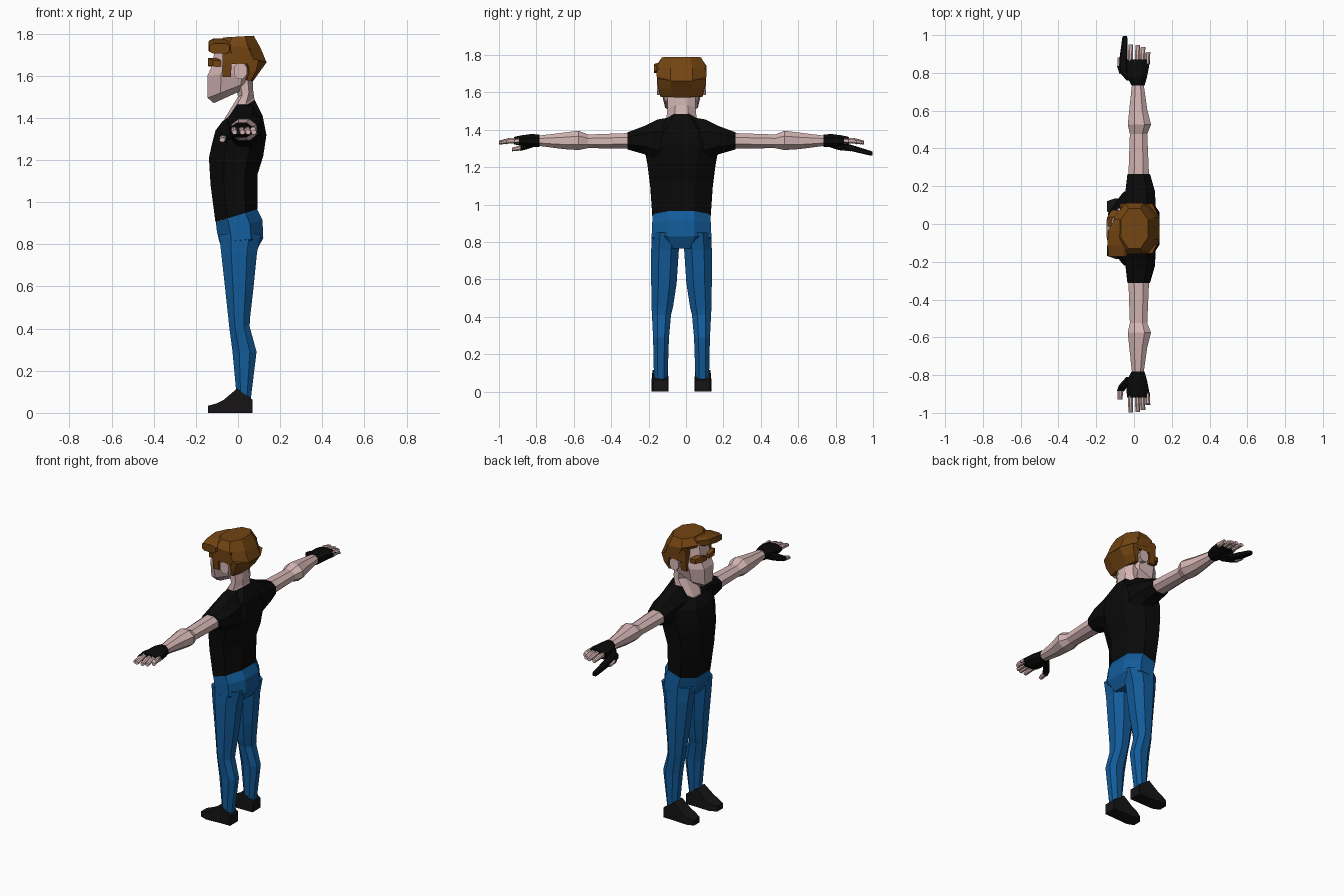
import bpy, bmesh

CENTRE_Y = -0.024  # body symmetry plane; the figure faces -x, arms along y


def material(name, rgb):
    m = bpy.data.materials.new(name)
    m.diffuse_color = (*rgb, 1)
    return m


SKIN = material("skin", (0.66, 0.47, 0.46))
HAIR = material("brown hair", (0.17, 0.058, 0.006))
BLUE = material("blue denim", (0.006, 0.105, 0.32))
BLACK = material("black cloth", (0.003, 0.003, 0.003))
SHOE = material("shoe black", (0.008, 0.007, 0.007))


def ring(axis, p, a0, a1, b0, b1, p2=None, c=0.28):
    """Chamfered rectangle across an axis; p2 tilts it along the first span."""
    p2 = p if p2 is None else p2
    uv = [(c, 0), (1 - c, 0), (1, c), (1, 1 - c), (1 - c, 1), (c, 1), (0, 1 - c), (0, c)]
    if c == 0:
        uv = [(0, 0), (1, 0), (1, 1), (0, 1)]
    pts = []
    for u, v in uv:
        a, b, q = a0 + (a1 - a0) * u, b0 + (b1 - b0) * v, p + (p2 - p) * u
        pts.append({"z": (a, b, q), "y": (a, q, b), "x": (q, a, b)}[axis])
    return pts


def loft(name, mat, rings, mirror=False):
    """Skin a closed tube through the rings."""
    bm = bmesh.new()
    rows = [[bm.verts.new(p) for p in r] for r in rings]
    n = len(rows[0])
    for lo, hi in zip(rows, rows[1:]):
        for i in range(n):
            j = (i + 1) % n
            bm.faces.new((lo[i], lo[j], hi[j], hi[i]))
    bm.faces.new(rows[0])
    bm.faces.new(rows[-1])
    bmesh.ops.recalc_face_normals(bm, faces=bm.faces)
    me = bpy.data.meshes.new(name)
    bm.to_mesh(me)
    bm.free()
    me.materials.append(mat)
    ob = bpy.data.objects.new(name, me)
    ob.location.y = CENTRE_Y
    bpy.context.collection.objects.link(ob)
    if mirror:
        mod = ob.modifiers.new("mirror", "MIRROR")
        mod.use_axis = (False, True, False)
    return ob


def body(name, mat, rows, c=0.28):
    """Centred part: rows of front z, back z, front x, back x, half width."""
    return loft(name, mat, [ring("z", zf, xf, xb, -h, h, zb, c) for zf, zb, xf, xb, h in rows])


def limb(name, mat, axis, rows, c=0.28, mirror=True):
    return loft(name, mat, [ring(axis, *r, c=c) for r in rows], mirror)


# Shirt and sleeves
body("shirt", BLACK, [
    (0.905, 0.967, -0.107, 0.092, 0.155),
    (1.08, 1.13, -0.13, 0.092, 0.167),
    (1.21, 1.22, -0.138, 0.12, 0.182),
    (1.27, 1.32, -0.125, 0.135, 0.195),
    (1.34, 1.41, -0.107, 0.117, 0.18),
    (1.385, 1.485, -0.073, 0.08, 0.088)])
limb("sleeve", BLACK, "y", [
    (0.07, -0.05, 0.11, 1.22, 1.465),
    (0.13, -0.05, 0.115, 1.23, 1.455),
    (0.20, -0.045, 0.11, 1.27, 1.42),
    (0.288, -0.035, 0.085, 1.295, 1.387)])

# Arms and gloves
limb("arm", SKIN, "y", [
    (0.27, -0.03, 0.08, 1.30, 1.383),
    (0.50, -0.022, 0.07, 1.302, 1.375),
    (0.55, -0.033, 0.09, 1.292, 1.395),
    (0.63, -0.025, 0.07, 1.297, 1.385),
    (0.77, -0.01, 0.05, 1.315, 1.368)])
limb("glove", BLACK, "y", [
    (0.758, -0.014, 0.056, 1.308, 1.374),
    (0.80, -0.035, 0.068, 1.308, 1.378),
    (0.86, -0.04, 0.08, 1.315, 1.37),
    (0.895, -0.036, 0.085, 1.322, 1.362)])
limb("glove_thumb", BLACK, "y", [
    (0.785, -0.04, 0.0, 1.31, 1.355),
    (0.83, -0.08, -0.03, 1.295, 1.34),
    (0.86, -0.09, -0.052, 1.288, 1.322)])
limb("thumb_tip", SKIN, "y", [
    (0.85, -0.087, -0.055, 1.29, 1.32),
    (0.905, -0.088, -0.062, 1.285, 1.305)])
for i, (x, tip) in enumerate([(-0.02, 0.975), (0.017, 0.972), (0.044, 0.962), (0.071, 0.935)]):
    limb(f"finger_{i + 1}", SKIN, "y", [
        (0.87, x - 0.013, x + 0.013, 1.327, 1.357),
        (0.925, x - 0.012, x + 0.015, 1.327, 1.356),
        (tip, x - 0.008, x + 0.016, 1.322, 1.342)])

# Pistol held in one hand
limb("pistol_barrel", BLACK, "y", [
    (0.82, -0.08, -0.035, 1.305, 1.34),
    (0.90, -0.077, -0.035, 1.288, 1.322),
    (1.01, -0.062, -0.035, 1.262, 1.288),
    (1.02, -0.058, -0.038, 1.264, 1.284)], 0.15, False)
limb("pistol_grip", BLACK, "x", [
    (-0.06, 0.825, 0.87, 1.30, 1.33),
    (0.01, 0.83, 0.865, 1.30, 1.33)], 0, False)

# Trousers
body("hips", BLUE, [
    (0.905, 0.967, -0.105, 0.09, 0.153),
    (0.86, 0.915, -0.1, 0.116, 0.157),
    (0.81, 0.83, -0.088, 0.12, 0.16),
    (0.77, 0.765, -0.06, 0.085, 0.10)])
limb("trouser_leg", BLUE, "z", [
    (0.85, -0.09, 0.11, 0.005, 0.158),
    (0.76, -0.08, 0.09, 0.014, 0.162),
    (0.58, -0.06, 0.072, 0.026, 0.162),
    (0.45, -0.046, 0.057, 0.046, 0.16),
    (0.41, -0.042, 0.055, 0.056, 0.158),
    (0.29, -0.026, 0.088, 0.067, 0.152),
    (0.06, -0.005, 0.06, 0.075, 0.147)])

# Shoes
limb("shoe", SHOE, "x", [
    (-0.142, 0.09, 0.145, 0, 0.034),
    (-0.10, 0.07, 0.16, 0, 0.045),
    (-0.07, 0.07, 0.16, 0, 0.06),
    (-0.005, 0.072, 0.155, 0, 0.115),
    (0.068, 0.073, 0.153, 0, 0.063)], 0)

# Neck, head and ears
body("neck", SKIN, [
    (1.36, 1.46, -0.075, 0.085, 0.08),
    (1.40, 1.495, -0.062, 0.077, 0.08),
    (1.50, 1.53, 0.0, 0.072, 0.075),
    (1.60, 1.60, -0.02, 0.07, 0.075)])
body("head", SKIN, [
    (1.47, 1.545, -0.115, 0.05, 0.05),
    (1.495, 1.58, -0.144, 0.075, 0.088),
    (1.60, 1.62, -0.145, 0.085, 0.108),
    (1.645, 1.65, -0.125, 0.09, 0.112),
    (1.75, 1.75, -0.105, 0.08, 0.10)])
limb("ear", SKIN, "y", [
    (0.09, -0.01, 0.03, 1.59, 1.65),
    (0.13, -0.02, 0.042, 1.585, 1.662)])
limb("eyebrow", HAIR, "y", [
    (0.012, -0.14, -0.10, 1.645, 1.67),
    (0.06, -0.142, -0.10, 1.648, 1.685),
    (0.098, -0.118, -0.08, 1.645, 1.672)], 0)

# Hair: crown, back, sideburns and a swept fringe
body("hair_crown", HAIR, [
    (1.705, 1.662, -0.085, 0.136, 0.132),
    (1.745, 1.73, -0.105, 0.108, 0.134),
    (1.782, 1.79, -0.07, 0.075, 0.105)])
body("hair_back", HAIR, [
    (1.58, 1.575, 0.03, 0.072, 0.112),
    (1.62, 1.62, 0.035, 0.104, 0.125),
    (1.70, 1.664, 0.0, 0.136, 0.132)])
limb("hair_above_ear", HAIR, "z", [
    (1.655, -0.04, 0.06, 0.07, 0.13),
    (1.73, -0.07, 0.06, 0.07, 0.132)], 0)
limb("sideburn", HAIR, "z", [
    (1.595, -0.073, -0.034, 0.09, 0.122),
    (1.66, -0.073, -0.03, 0.09, 0.13),
    (1.72, -0.075, -0.03, 0.09, 0.132)], 0)
limb("hair_fringe", HAIR, "y", [
    (-0.147, -0.135, -0.04, 1.705, 1.752),
    (-0.09, -0.14, -0.02, 1.705, 1.77),
    (-0.01, -0.138, -0.02, 1.72, 1.778),
    (0.05, -0.10, -0.02, 1.725, 1.778)], 0.2, False)
